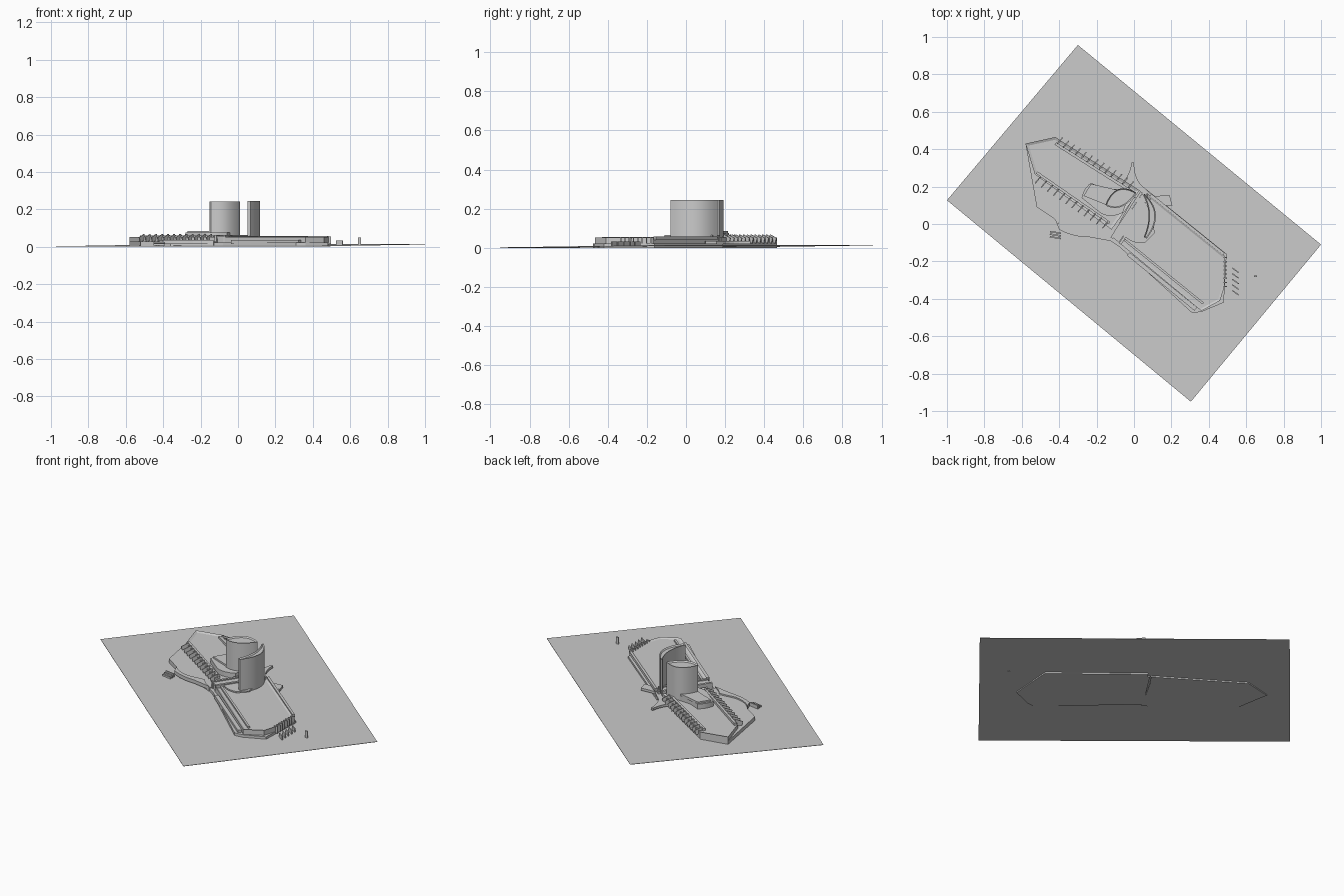
import bpy, bmesh, math
from mathutils import Vector

U = Vector((0.772, -0.635, 0))   # long axis of the site
V = Vector((0.635, 0.772, 0))    # across the site


def finish(name, bm, smooth=False):
    bmesh.ops.recalc_face_normals(bm, faces=bm.faces)
    me = bpy.data.meshes.new(name)
    bm.to_mesh(me)
    bm.free()
    ob = bpy.data.objects.new(name, me)
    bpy.context.collection.objects.link(ob)
    if smooth:
        bpy.ops.object.select_all(action='DESELECT')
        ob.select_set(True)
        bpy.context.view_layer.objects.active = ob
        bpy.ops.object.shade_smooth_by_angle(angle=math.radians(30))
    return ob


def prism(name, pts, z0, z1, rim=0, drop=0.006, smooth=False):
    """Vertical prism; rim > 0 sinks the roof behind a parapet."""
    bm = bmesh.new()
    lo = [bm.verts.new((p[0], p[1], z0)) for p in pts]
    hi = [bm.verts.new((p[0], p[1], z1)) for p in pts]
    n = len(pts)
    for i in range(n):
        j = (i + 1) % n
        bm.faces.new((lo[i], lo[j], hi[j], hi[i]))
    bm.faces.new(lo[::-1])
    top = bm.faces.new(hi)
    bmesh.ops.recalc_face_normals(bm, faces=bm.faces)
    if rim:
        bmesh.ops.inset_region(bm, faces=[top], thickness=rim, use_even_offset=True)
        for v in top.verts:
            v.co.z -= drop
    return finish(name, bm, smooth)


def bar(name, a, b, width, z0, z1):
    """Straight bar in plan from a to b."""
    a, b = Vector(a), Vector(b)
    d = (b - a).normalized()
    s = Vector((-d.y, d.x)) * width / 2
    return prism(name, [a + s, a - s, b - s, b + s], z0, z1)


def curve(a, c, b, n=12):
    """Points of a quadratic curve."""
    a, b, c = Vector(a), Vector(b), Vector(c)
    return [a * (1 - t) ** 2 + c * 2 * t * (1 - t) + b * t * t
            for t in [i / n for i in range(n + 1)]]


def fins(name, a, b, count, side):
    """Row of leaning roof fins."""
    bm = bmesh.new()
    prof = [(-0.02, 0.04), (0.022, 0.022), (0.03, 0.05), (-0.012, 0.068)]
    a, b = Vector((*a, 0)), Vector((*b, 0))
    for i in range(count):
        o = a.lerp(b, i / (count - 1))
        rings = []
        for t in (-0.003, 0.003):
            rings.append([bm.verts.new(o + U * t + V * side * p + Vector((0, 0, z)))
                          for p, z in prof])
        r, q = rings
        for k in range(4):
            m = (k + 1) % 4
            bm.faces.new((r[k], r[m], q[m], q[k]))
        bm.faces.new(r)
        bm.faces.new(q[::-1])
    return finish(name, bm)


# gently sloping site sheet
site = prism("site_sheet", [(-0.30, 0.957), (-1.0, 0.127), (0.304, -0.95), (1.0, -0.11)], 0, 0.002)
for v in site.data.vertices:
    v.co.z += 0.006 + 0.006 * max(-1, min(1, V.dot(v.co) / 0.543))

# left podium: low terrace, main hall, sunk roof
prism("left_terrace", [(-0.58, 0.43), (-0.52, 0.09), (-0.43, 0.03), (-0.36, -0.04),
                       (-0.30, -0.045), (-0.20, -0.06), (-0.13, -0.09), (0.02, 0.18), (-0.40, 0.45)],
      0, 0.028)
prism("left_hall", [(-0.58, 0.43), (-0.53, 0.265), (-0.12, -0.03), (0.03, 0.18),
                    (-0.39, 0.445), (-0.42, 0.465)], 0, 0.052, 0.014)
fins("north_fins", (-0.40, 0.44), (-0.02, 0.205), 13, 1)
fins("west_fins", (-0.51, 0.24), (-0.15, 0.0), 12, -1)
bar("north_beam", (-0.42, 0.43), (0.0, 0.165), 0.016, 0.04, 0.06)
bar("west_beam", (-0.52, 0.275), (-0.13, 0.005), 0.014, 0.04, 0.06)

# raised curved roof beneath the lens tower
prism("raised_roof", curve((-0.28, 0.14), (-0.27, 0.19), (-0.23, 0.22), 6)
      + curve((-0.16, 0.19), (-0.08, 0.19), (-0.02, 0.17), 6)
      + curve((-0.06, 0.06), (-0.14, 0.02), (-0.20, 0.075), 6), 0.03, 0.075, smooth=True)
prism("raised_ridge", [(-0.27, 0.15), (-0.23, 0.215), (-0.06, 0.175), (-0.12, 0.09)], 0.07, 0.085)

# right podium: step, hall with parapet, edge bands
prism("right_step", [(-0.14, -0.08), (-0.08, -0.12), (0.31, -0.475), (0.36, -0.47), (0.48, -0.42),
                     (0.495, -0.16), (0.06, 0.19)], 0, 0.022)
prism("right_hall", [(-0.11, -0.075), (0.36, -0.465), (0.46, -0.41), (0.485, -0.33),
                     (0.485, -0.17), (0.07, 0.165)], 0, 0.052, 0.012)
bar("south_band", (-0.05, -0.085), (0.37, -0.425), 0.012, 0.04, 0.056)
bar("south_ledge", (-0.03, -0.16), (0.33, -0.455), 0.022, 0.015, 0.036)
bar("north_band", (0.09, 0.155), (0.48, -0.16), 0.014, 0.04, 0.058)
for i in range(8):
    y = -0.18 - i * 0.022
    bar("end_column", (0.475, y), (0.498, y), 0.006, 0.015, 0.056)

# passage between the two halls
for off in (0, 0.045):
    bar("passage_wall", (-0.12 + off, -0.075 - off * 0.7), (0.04 + off, 0.17 - off * 0.7),
        0.014, 0.0, 0.064)
bar("passage_roof", (-0.095, -0.085), (0.06, 0.15), 0.04, 0.045, 0.058)

# lens tower
prism("lens_tower", curve((-0.152, 0.105), (-0.10, 0.235), (0.012, 0.168), 14)
      + curve((0.008, 0.158), (-0.06, 0.06), (-0.145, 0.095), 14),
      0.04, 0.243, 0.006, 0.008, True)
# crescent tower
prism("crescent_tower", curve((0.055, 0.162), (0.172, 0.055), (0.068, -0.078), 14)
      + curve((0.052, -0.07), (0.105, 0.05), (0.05, 0.152), 14),
      0.04, 0.245, 0.006, 0.008, True)

# swooping entrance canopies
prism("north_canopy", curve((0.0, 0.33), (0.0, 0.23), (0.06, 0.19), 6)
      + curve((0.10, 0.15), (0.14, 0.15), (0.19, 0.155), 5)
      + curve((0.205, 0.10), (0.14, 0.10), (0.10, 0.08), 5)
      + curve((-0.10, 0.21), (-0.03, 0.22), (-0.012, 0.33), 6), 0.02, 0.034)
prism("west_canopy", curve((-0.42, 0.02), (-0.38, -0.03), (-0.30, -0.04), 6)
      + curve((-0.20, -0.03), (-0.17, -0.07), (-0.13, -0.09), 4)[::1]
      + curve((-0.24, -0.07), (-0.33, -0.07), (-0.40, -0.03), 6), 0.015, 0.036)
prism("roof_petal", curve((0.02, 0.12), (0.10, 0.12), (0.11, -0.05), 8)
      + curve((0.06, -0.10), (-0.02, -0.11), (-0.06, -0.05), 8), 0.05, 0.058, smooth=True)
for i in range(3):
    bar("west_step", (-0.45, -0.04 - i * 0.014), (-0.39, -0.05 - i * 0.014), 0.008, 0.006, 0.026 - i * 0.005)

# slanted slabs and post on the east forecourt
for i in range(5):
    y = -0.235 - i * 0.03
    bar("forecourt_slab", (0.525, y), (0.56, y - 0.025), 0.006, 0.008, 0.032)
bar("east_post", (0.642, -0.28), (0.658, -0.28), 0.008, 0.006, 0.05)
